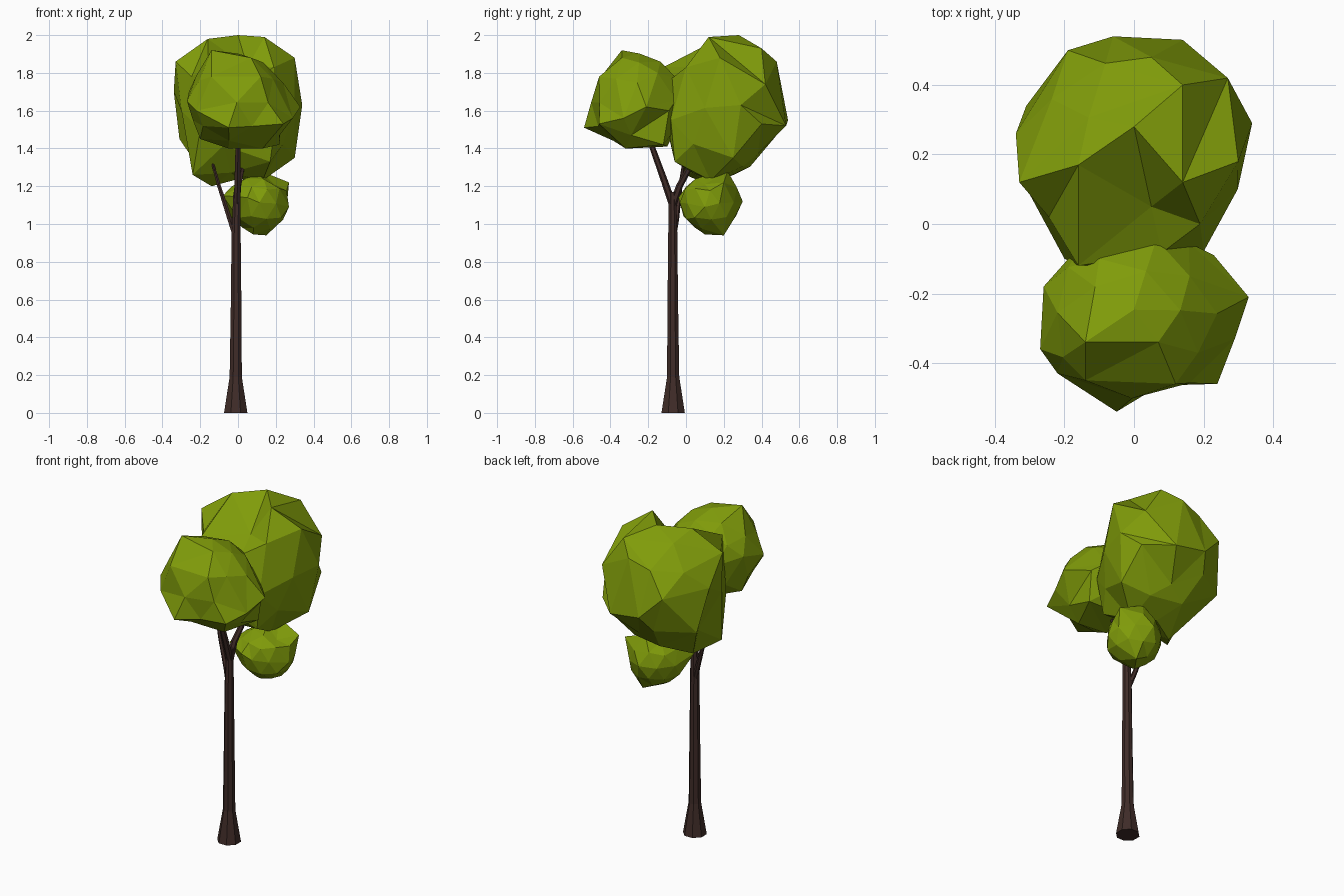
import bpy, bmesh, math, random
from mathutils import Vector

random.seed(4)


def material(name, rgb):
    m = bpy.data.materials.new(name)
    m.diffuse_color = (*rgb, 1)
    return m


BARK = material("bark", (0.05, 0.025, 0.021))
LEAF = material("leaf", (0.215, 0.33, 0.003))


def add_object(name, bm, mat):
    bmesh.ops.recalc_face_normals(bm, faces=bm.faces)
    me = bpy.data.meshes.new(name)
    bm.to_mesh(me)
    bm.free()
    me.materials.append(mat)
    ob = bpy.data.objects.new(name, me)
    bpy.context.collection.objects.link(ob)


def limb(name, path, sides):
    """Tapered tube through (x, y, z, radius) points."""
    bm = bmesh.new()
    rings = []
    pts = [Vector(p[:3]) for p in path]
    for i, p in enumerate(path):
        d = pts[min(i + 1, len(pts) - 1)] - pts[max(i - 1, 0)]
        if i == 0 and p[2] == 0:
            d = Vector((0, 0, 1))
        q = Vector((0, 0, 1)).rotation_difference(d)
        ring = []
        for k in range(sides):
            a = math.tau * (k + 0.5) / sides
            ring.append(bm.verts.new(pts[i] + q @ Vector((math.cos(a), math.sin(a), 0)) * p[3]))
        rings.append(ring)
    for r, s in zip(rings, rings[1:]):
        for k in range(sides):
            j = (k + 1) % sides
            bm.faces.new((r[k], r[j], s[j], s[k]))
    bm.faces.new(rings[0][::-1])
    bm.faces.new(rings[-1])
    add_object(name, bm, BARK)


def clump(name, centre, radii, pulls, jitter=0.0):
    """Faceted ellipsoid whose nearest corners are pulled to given points."""
    bm = bmesh.new()
    bmesh.ops.create_icosphere(bm, subdivisions=2, radius=1)
    c = Vector(centre)
    dirs = {v: v.co.normalized() for v in bm.verts}
    for v in bm.verts:
        k = 1 + random.uniform(-jitter, jitter)
        v.co = c + Vector([v.co[i] * radii[i] * k for i in range(3)])
    pinned = set()
    for p in pulls:
        t = Vector(p)
        d = Vector([(t[i] - c[i]) / radii[i] for i in range(3)]).normalized()
        v = max((v for v in bm.verts if v not in pinned), key=lambda v: dirs[v].dot(d))
        v.co = t
        pinned.add(v)
    # loose corners follow their neighbours a little
    for v in bm.verts:
        if pulls and v not in pinned:
            n = [e.other_vert(v).co for e in v.link_edges]
            mean = sum(n, Vector()) / len(n)
            v.co = v.co.lerp(c + (mean - c) * 1.12, 0.5)
    add_object(name, bm, LEAF)


# Trunk and branches
limb("trunk", [(-0.012, -0.068, 0, 0.067), (-0.012, -0.068, 0.19, 0.035),
               (-0.01, -0.07, 0.6, 0.030), (-0.01, -0.07, 0.95, 0.026),
               (-0.005, -0.072, 1.17, 0.021)], 8)
limb("front_branch", [(-0.005, -0.07, 1.10, 0.02), (-0.003, -0.115, 1.23, 0.018),
                      (0.0, -0.18, 1.41, 0.015), (0.0, -0.23, 1.55, 0.01)], 6)
limb("rear_branch", [(-0.005, -0.07, 1.10, 0.02), (0.0, -0.035, 1.2, 0.018),
                     (0.025, 0.03, 1.32, 0.015), (0.06, 0.1, 1.5, 0.01)], 6)
limb("side_branch", [(-0.012, -0.068, 0.93, 0.016), (-0.045, -0.05, 1.03, 0.014),
                     (-0.10, -0.03, 1.2, 0.011), (-0.14, -0.01, 1.34, 0.007)], 6)

# Foliage
clump("large_foliage", (0, 0.2, 1.62), (0.32, 0.33, 0.37), [
    (-0.16, 0.17, 1.98), (0.0, 0.28, 2.0), (0.14, 0.12, 1.99), (0.30, 0.18, 1.88),
    (-0.33, 0.12, 1.86), (-0.34, 0.26, 1.70), (0.34, 0.29, 1.63), (0.14, 0.40, 1.93),
    (0.27, 0.42, 1.74), (-0.06, 0.54, 1.55), (0.14, 0.53, 1.52), (-0.19, 0.50, 1.68),
    (-0.31, 0.34, 1.45), (-0.14, 0.13, 1.20), (-0.24, 0.0, 1.26), (0.30, 0.25, 1.35),
    (0.13, 0.13, 1.23), (-0.16, -0.12, 1.83), (0.20, -0.08, 1.55), (0.04, -0.12, 1.62),
    (-0.20, -0.10, 1.50), (0.19, 0.0, 1.83), (0.05, 0.38, 1.37), (0.05, 0.05, 1.83),
    (0.17, -0.06, 1.33), (-0.22, 0.2, 1.39), (0.05, 0.48, 1.86), (0.28, 0.40, 1.53)])
clump("front_foliage", (0.0, -0.25, 1.65), (0.26, 0.26, 0.25), [
    (-0.14, -0.34, 1.92), (0.07, -0.34, 1.88), (-0.27, -0.36, 1.65), (-0.26, -0.18, 1.70),
    (-0.22, -0.43, 1.60), (-0.05, -0.54, 1.51), (0.24, -0.46, 1.53), (0.33, -0.21, 1.62),
    (0.12, -0.46, 1.78), (-0.14, -0.45, 1.78), (0.22, -0.12, 1.42), (-0.05, -0.30, 1.40),
    (0.13, -0.32, 1.40), (-0.20, -0.25, 1.45), (0.16, -0.15, 1.80), (-0.10, -0.10, 1.82),
    (0.0, -0.10, 1.41), (0.29, -0.33, 1.56), (0.23, -0.09, 1.60), (0.22, -0.29, 1.47)])
clump("small_foliage", (0.11, 0.13, 1.11), (0.165, 0.165, 0.165), [
    (0.27, 0.20, 1.22), (-0.08, 0.03, 1.15), (0.08, 0.10, 0.945), (0.15, 0.20, 0.94),
    (0.12, 0.22, 1.28), (0.05, -0.04, 1.14), (0.11, 0.30, 1.12), (0.27, 0.10, 1.09),
    (0.19, 0.10, 1.21)], 0.06)
